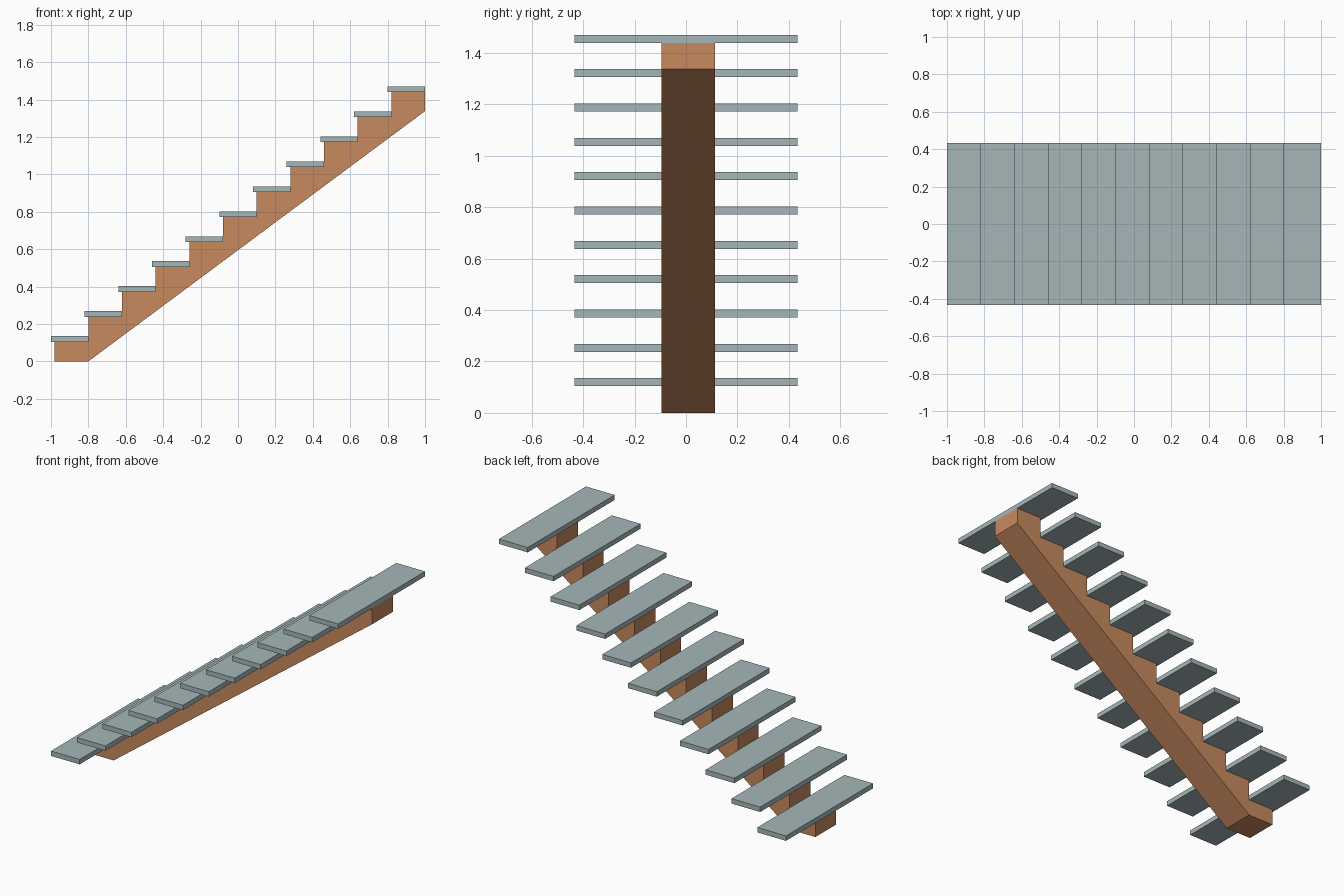
import bpy
import bmesh

STEPS = 11
RUN, RISE = 0.18, 0.1335
TREAD_DEPTH, TREAD_THICK, TREAD_HALF = 0.2, 0.031, 0.433
FIRST_Z = 0.104
BEAM_Y = (-0.095, 0.112)


def make_material(name, rgb):
    mat = bpy.data.materials.new(name)
    mat.use_nodes = True
    color = (*rgb, 1.0)
    mat.diffuse_color = color
    mat.node_tree.nodes["Principled BSDF"].inputs["Base Color"].default_value = color
    return mat


def extrude_profile(name, profile, y0, y1, mat):
    """Extrude an x-z outline from y0 to y1."""
    bm = bmesh.new()
    face = bm.faces.new([bm.verts.new((x, y0, z)) for x, z in profile])
    result = bmesh.ops.extrude_face_region(bm, geom=[face])
    moved = [v for v in result["geom"] if isinstance(v, bmesh.types.BMVert)]
    bmesh.ops.translate(bm, verts=moved, vec=(0, y1 - y0, 0))
    bmesh.ops.recalc_face_normals(bm, faces=bm.faces)
    mesh = bpy.data.meshes.new(name)
    bm.to_mesh(mesh)
    bm.free()
    mesh.materials.append(mat)
    obj = bpy.data.objects.new(name, mesh)
    bpy.context.collection.objects.link(obj)
    return obj


cube = bpy.data.objects.get("Cube")
if cube:
    bpy.data.objects.remove(cube, do_unlink=True)

wood = make_material("warm_wood", (0.58, 0.255, 0.114))
slate = make_material("pale_blue_grey", (0.38, 0.47, 0.485))

# Central stringer: sloped underside with a sawtooth top
outline = [(-0.8, 0.0), (1.0, 1.338)]
for i in reversed(range(STEPS)):
    z = FIRST_Z + i * RISE
    front = -0.98 + i * RUN
    back = 1.0 if i == STEPS - 1 else front + RUN
    outline += [(back, z), (front, z)]
outline.append((-0.98, 0.0))
extrude_profile("stringer", outline, *BEAM_Y, wood)

# Floating treads, each overhanging its riser
for i in range(STEPS):
    x0, z0 = -1.0 + i * RUN, FIRST_Z + i * RISE
    x1, z1 = x0 + TREAD_DEPTH, z0 + TREAD_THICK
    extrude_profile(f"tread_{i + 1}", [(x0, z0), (x1, z0), (x1, z1), (x0, z1)],
                    -TREAD_HALF, TREAD_HALF, slate)
